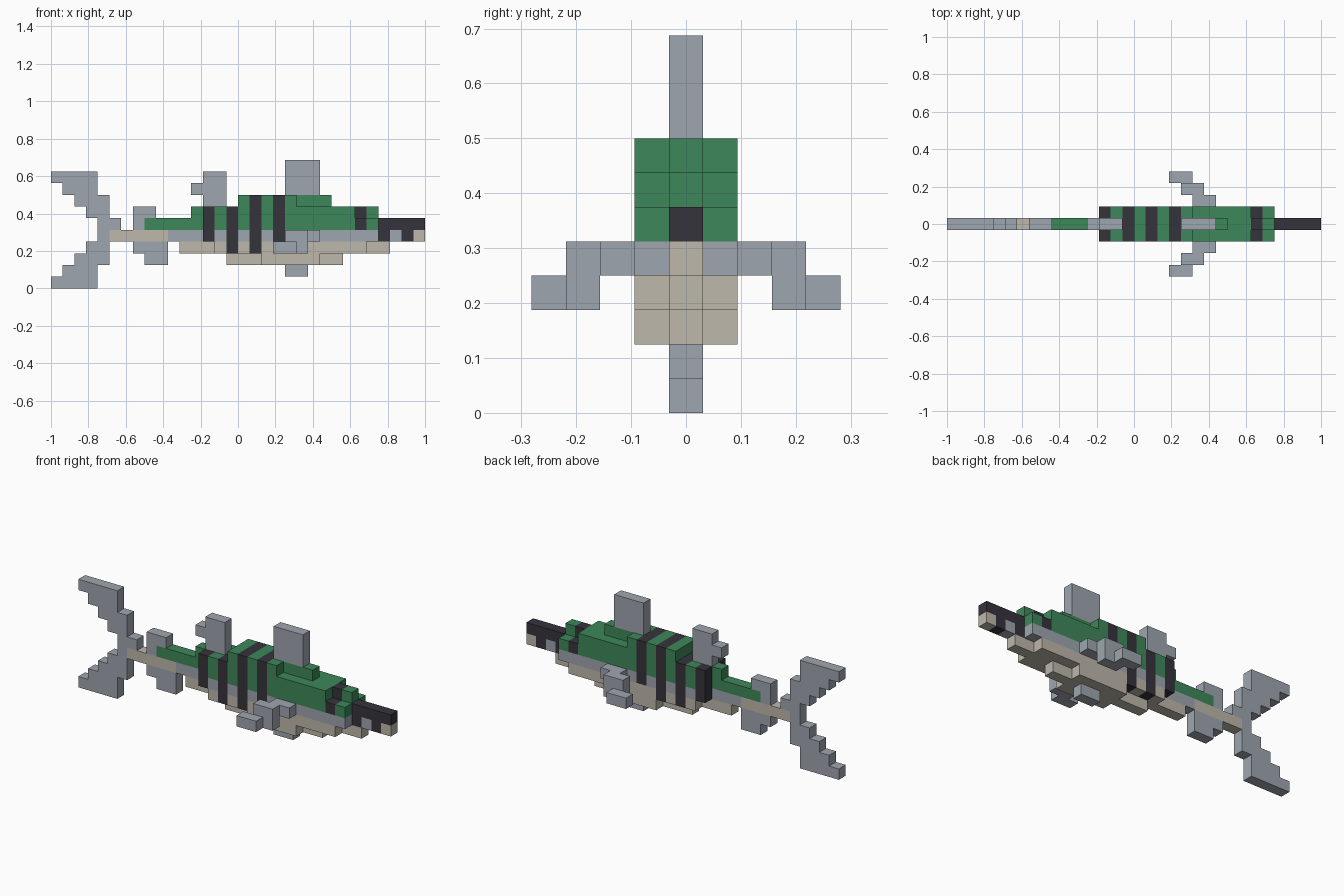
import bpy
import bmesh
from mathutils import Vector

if "Cube" in bpy.data.objects:
    bpy.data.objects.remove(bpy.data.objects["Cube"], do_unlink=True)

U = 1 / 16  # block size
COLOURS = {
    "green": (0.047, 0.242, 0.100, 1),
    "grey": (0.347, 0.381, 0.429, 1),
    "cream": (0.515, 0.479, 0.413, 1),
    "charcoal": (0.037, 0.034, 0.045, 1),
}
MATS = {}
for cname, rgba in COLOURS.items():
    m = bpy.data.materials.new(cname)
    m.use_nodes = True
    m.diffuse_color = rgba
    bsdf = m.node_tree.nodes["Principled BSDF"]
    bsdf.inputs["Base Color"].default_value = rgba
    bsdf.inputs["Roughness"].default_value = 0.8
    MATS[cname] = m

cells = {}   # block -> part name
parts = {}   # part name -> colour


def fill(part, colour, x0, x1, z0, z1, half=0):
    """Fill blocks x0..x1, z0..z1 across -half..half; later fills replace earlier."""
    parts[part] = colour
    for i in range(x0, x1 + 1):
        for k in range(z0, z1 + 1):
            for j in range(-half, half + 1):
                cells[i, j, k] = part


def rows(part, colour, spans):
    """Flat fin made of rows: (x0, x1, z)."""
    for x0, x1, z in spans:
        fill(part, colour, x0, x1, z, z)


# Body: green back, grey flank, cream belly and tail stem
fill("back", "green", 8, 27, 5, 5)
fill("back", "green", 12, 27, 6, 6)
fill("back", "green", 16, 23, 7, 7)
fill("back", "green", 13, 27, 5, 5, 1)
fill("back", "green", 13, 25, 6, 6, 1)
fill("back", "green", 16, 20, 7, 7, 1)
fill("flank", "grey", 10, 27, 4, 4)
fill("flank", "grey", 13, 27, 4, 4, 1)
fill("tail_stem", "cream", 5, 9, 4, 4)
fill("belly", "cream", 11, 28, 3, 3)
fill("belly", "cream", 14, 26, 3, 3, 1)
fill("belly", "cream", 15, 24, 2, 2)
fill("belly", "cream", 18, 22, 2, 2, 1)

# Dark bands: (x, lowest z, highest z), recolouring body blocks only
parts["bands"] = "charcoal"
for x, z0, z1 in [(13, 4, 6), (15, 3, 6), (17, 3, 7), (19, 4, 7), (26, 5, 6)]:
    for c in list(cells):
        if c[0] == x and z0 <= c[2] <= z1:
            cells[c] = "bands"

# Snout with pale teeth
fill("snout", "charcoal", 28, 31, 4, 5)
fill("rear_tooth", "grey", 29, 29, 4, 4)
fill("front_tooth", "cream", 31, 31, 4, 4)

# Forked tail fin
rows("tail_fin", "grey", [(0, 3, 9), (1, 3, 8), (2, 4, 7), (3, 4, 6), (4, 5, 5),
                          (4, 4, 4), (3, 4, 3), (2, 4, 2), (1, 3, 1), (0, 3, 0)])

# Fins on the centre line
rows("main_dorsal_fin", "grey", [(20, 22, z) for z in (8, 9, 10)])
rows("rear_dorsal_fin", "grey", [(13, 14, 7), (12, 14, 8), (13, 14, 9)])
rows("small_upper_fin", "grey", [(7, 7, 5), (7, 8, 6)])
rows("small_lower_fin", "grey", [(7, 9, 3), (8, 9, 2)])
rows("belly_fin", "grey", [(20, 21, 1)])

# Side fins, mirrored: (x0, x1, distance out, z)
for side, name in ((1, "right_side_fin"), (-1, "left_side_fin")):
    name = "back_side_fin" if side > 0 else "front_side_fin"
    parts[name] = "grey"
    for x0, x1, out, z in [(21, 22, 2, 4), (20, 21, 3, 4), (20, 21, 3, 3), (19, 20, 4, 3)]:
        for i in range(x0, x1 + 1):
            cells[i, side * out, z] = name

# Build each part from its exposed block faces
for part, colour in parts.items():
    bm = bmesh.new()
    for c, owner in cells.items():
        if owner != part:
            continue
        centre = Vector(((c[0] - 15.5) * U, c[1] * U, (c[2] + 0.5) * U))
        for axis in range(3):
            for s in (-1, 1):
                n = [0, 0, 0]
                n[axis] = s
                if tuple(a + b for a, b in zip(c, n)) in cells:
                    continue
                a, b = Vector((0, 0, 0)), Vector((0, 0, 0))
                a[(axis + 1) % 3] = U / 2
                b[(axis + 2) % 3] = U / 2 * s
                mid = centre + Vector(n) * U / 2
                bm.faces.new([bm.verts.new(mid + p) for p in (-a - b, a - b, a + b, b - a)])
    bmesh.ops.remove_doubles(bm, verts=bm.verts, dist=0.001)
    bmesh.ops.dissolve_limit(bm, angle_limit=0.02, verts=bm.verts, edges=bm.edges)
    mesh = bpy.data.meshes.new(part)
    bm.to_mesh(mesh)
    bm.free()
    mesh.materials.append(MATS[colour])
    bpy.context.scene.collection.objects.link(bpy.data.objects.new(part, mesh))
